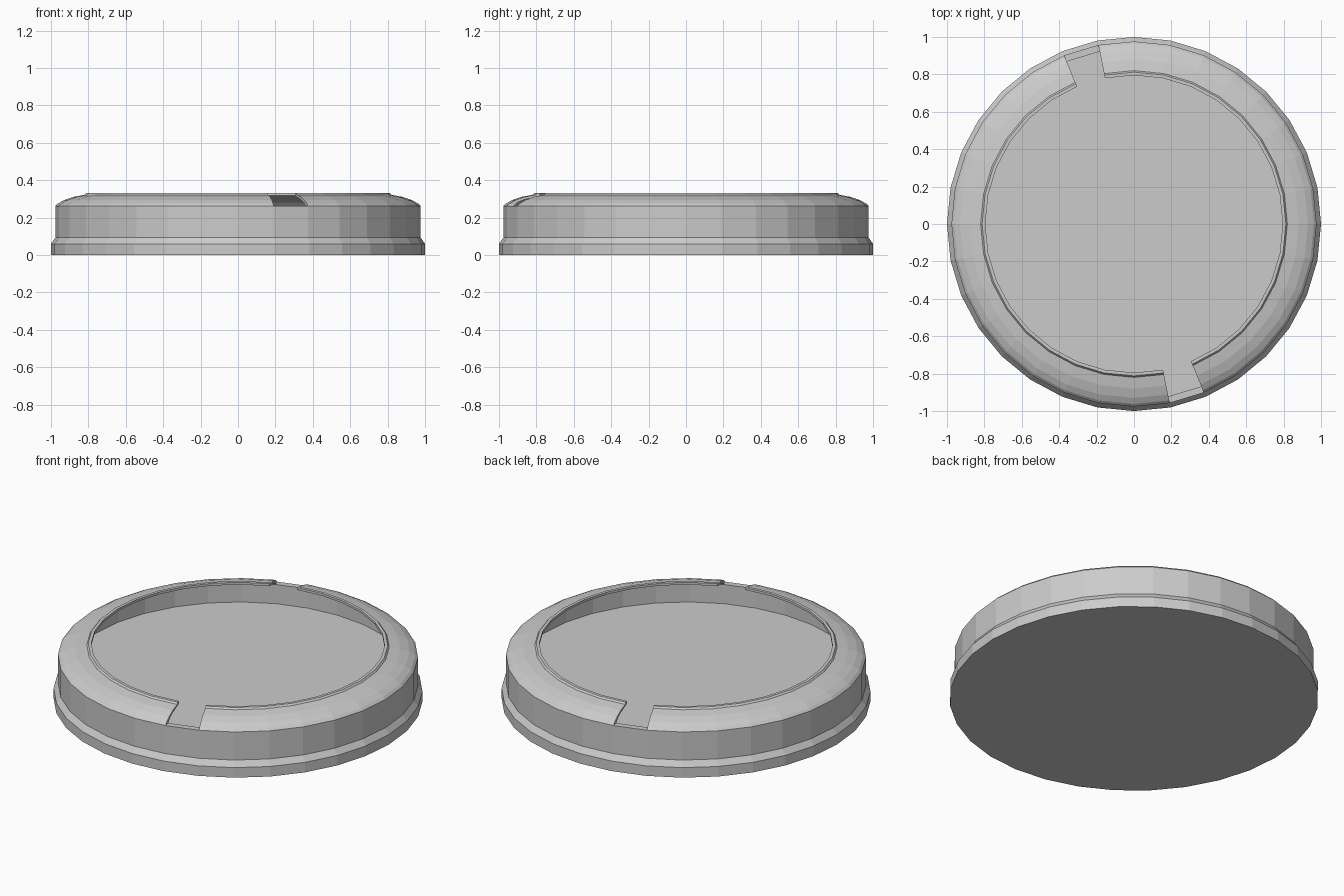
import bpy, bmesh
from math import cos, sin, tau

if "Cube" in bpy.data.objects:
    bpy.data.objects.remove(bpy.data.objects["Cube"])

SIDES = 32
GAPS = (9, 25)          # rim segments left open, opposite each other

# (radius, height) profiles
BASE_OUT = [(0.0, 0.0), (1.0, 0.0), (1.0, 0.06), (0.976, 0.094), (0.976, 0.262)]
BASE_IN = [(0.94, 0.262), (0.94, 0.147), (0.0, 0.147)]
RIM = [(0.976, 0.262), (0.962, 0.276), (0.93, 0.294), (0.88, 0.311), (0.82, 0.322),
       (0.812, 0.332), (0.795, 0.332), (0.795, 0.318), (0.82, 0.310), (0.88, 0.297),
       (0.92, 0.280), (0.94, 0.262)]

bm = bmesh.new()


def point(p, i):
    a = tau * i / SIDES
    return bm.verts.new((p[0] * cos(a), p[0] * sin(a), p[1]))


def sweep(profile, i):
    """One lathe segment of an open profile."""
    for p, q in zip(profile, profile[1:]):
        corners = [point(p, i)]
        if p[0] > 0:
            corners.append(point(p, i + 1))
        corners.append(point(q, i + 1))
        if q[0] > 0:
            corners.append(point(q, i))
        bm.faces.new(corners)


for i in range(SIDES):
    if i in GAPS:
        # wall top shows in the notch, rim ends are capped
        sweep(BASE_OUT + BASE_IN, i)
        for end in (i, i + 1):
            n = len(RIM)
            for k in range(n // 2 - 1):
                bm.faces.new([point(RIM[j], end) for j in (k, k + 1, n - 2 - k, n - 1 - k)])
    else:
        # flared base wall, folded rim, inner wall and floor
        sweep(BASE_OUT + RIM[1:] + BASE_IN[1:], i)

bmesh.ops.remove_doubles(bm, verts=bm.verts, dist=0.0005)
# merge the fans into flat floor and underside
flat = [e for e in bm.edges if any(v.co.xy.length < 0.001 for v in e.verts)]
bmesh.ops.dissolve_edges(bm, edges=flat, use_verts=True)
bmesh.ops.recalc_face_normals(bm, faces=bm.faces)

mesh = bpy.data.meshes.new("round_tray")
bm.to_mesh(mesh)
bm.free()
tray = bpy.data.objects.new("round_tray", mesh)
bpy.context.collection.objects.link(tray)
